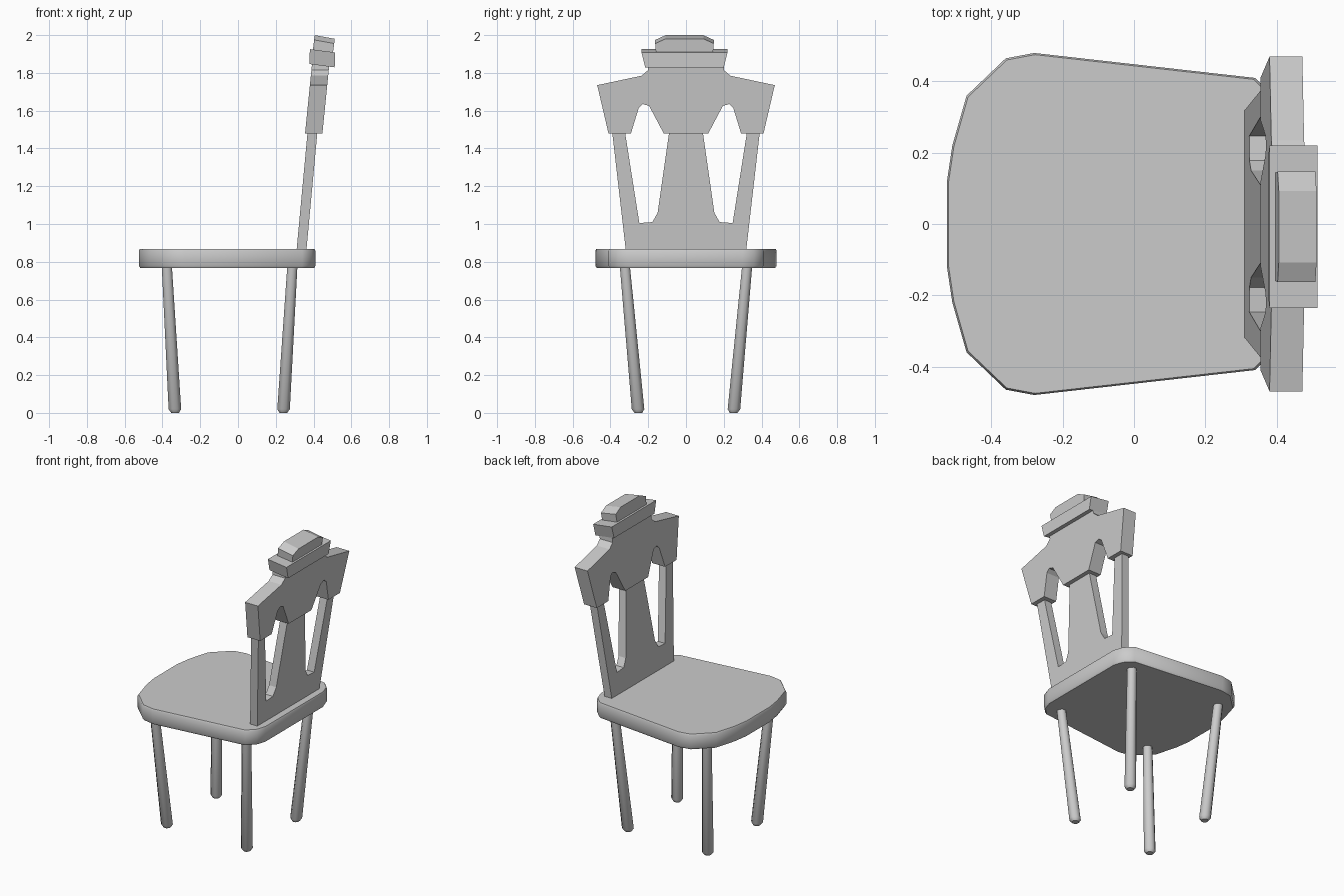
import bpy, bmesh, math
from mathutils import Vector

if "Cube" in bpy.data.objects:
    bpy.data.objects.remove(bpy.data.objects["Cube"])


def finish(bm, name, smooth=None):
    bmesh.ops.recalc_face_normals(bm, faces=bm.faces)
    mesh = bpy.data.meshes.new(name)
    bm.to_mesh(mesh)
    bm.free()
    obj = bpy.data.objects.new(name, mesh)
    bpy.context.collection.objects.link(obj)
    if smooth:
        bpy.ops.object.select_all(action='DESELECT')
        obj.select_set(True)
        bpy.context.view_layer.objects.active = obj
        bpy.ops.object.shade_smooth_by_angle(angle=math.radians(smooth))
    return obj


def prism(rings, name, smooth=None):
    """Join matching outlines into a closed solid."""
    bm = bmesh.new()
    loops = [[bm.verts.new(p) for p in ring] for ring in rings]
    n = len(loops[0])
    for a, b in zip(loops, loops[1:]):
        for i in range(n):
            j = (i + 1) % n
            bm.faces.new((a[i], a[j], b[j], b[i]))
    caps = [bm.faces.new(loops[0]), bm.faces.new(loops[-1])]
    bmesh.ops.triangulate(bm, faces=caps)
    bmesh.ops.dissolve_limit(bm, angle_limit=0.01, verts=bm.verts, edges=bm.edges)
    return finish(bm, name, smooth)


def mirrored(half):
    return half + [(-y, z) for y, z in reversed(half)]


def slab(name, profile, x0, x1, z_ref, lean, tilt=0.0, shift=0.0):
    """Leaning board: a (y, z) profile given thickness from x0 to x1."""
    mid = (x0 + x1) / 2
    rings = [[(x + lean * (z - z_ref), y + shift, z - tilt * (x - mid))
              for y, z in profile] for x in (x0, x1)]
    return prism(rings, name)


# Seat: rounded front, narrower chamfered back, slightly eased edges
half = [(0.41, 0.30), (0.39, 0.36), (0.34, 0.41), (-0.28, 0.48), (-0.36, 0.465),
        (-0.47, 0.36), (-0.51, 0.22), (-0.525, 0.12)]
outline = half + [(x, -y) for x, y in reversed(half)]
rings = []
for z, s in ((0.767, 0.985), (0.78, 1), (0.857, 1), (0.867, 0.99)):
    rings.append([(-0.05 + (x + 0.05) * s, y * s, z) for x, y in outline])
prism(rings, "seat", 35)


# Legs: splayed eight-sided poles with chamfered feet
def leg(name, foot, top):
    foot, top = Vector(foot), Vector(top)
    rings = []
    for t, r in ((0, 0.022), (0.025, 0.036), (1, 0.029)):
        c = foot.lerp(top, t)
        rings.append([c + Vector((r * math.cos(a), r * math.sin(a), 0))
                      for a in (math.tau * (k + 0.5) / 8 for k in range(8))])
    prism(rings, name, 50)


for side, s in (("left", -1), ("right", 1)):
    leg(f"front_leg_{side}", (-0.333, 0.252 * s, 0), (-0.377, 0.324 * s, 0.78))
    leg(f"rear_leg_{side}", (0.24, 0.252 * s, 0), (0.288, 0.324 * s, 0.78))

# Back frame: two posts and a tapered splat rising from a lower panel
frame = mirrored([(0.318, 0.855), (0.398, 1.55), (0.333, 1.55), (0.247, 1.005),
                  (0.178, 1.01), (0.15, 1.06), (0.08, 1.55)])
slab("back_frame", frame, 0.31, 0.362, 0.86, 0.093)

# Crest rail: carved board with flared shoulders and two arches
crest = mirrored([(0.20, 1.85), (0.20, 1.815), (0.235, 1.785), (0.47, 1.735),
                  (0.41, 1.478), (0.292, 1.478), (0.25, 1.615), (0.228, 1.635),
                  (0.195, 1.625), (0.117, 1.478)])
slab("crest_rail", crest, 0.355, 0.447, 1.48, 0.10)

# Cap: flared block on top of the crest
slab("crest_cap", mirrored([(0.208, 1.838), (0.228, 1.917)]),
     0.378, 0.512, 1.838, 0.03, 0.13, -0.008)

# Finial: chamfered block on the cap
slab("finial", mirrored([(0.150, 1.90), (0.155, 1.965), (0.10, 1.99)]),
     0.396, 0.502, 1.91, 0.13, 0.18, -0.008)
